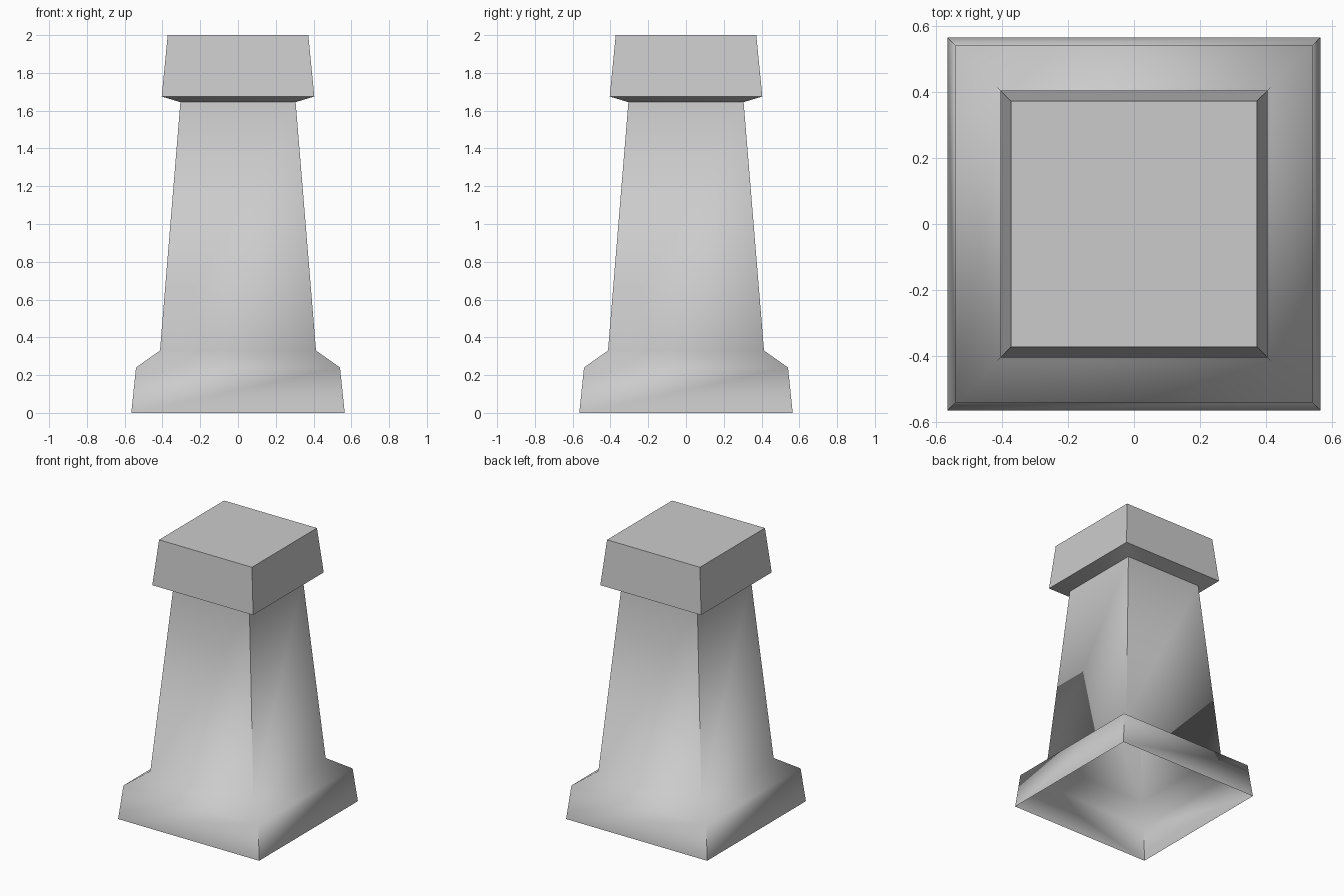
import bpy
import bmesh
import math

cube = bpy.data.objects.get("Cube")
if cube:
    bpy.data.objects.remove(cube, do_unlink=True)

# Single stone colour
stone = bpy.data.materials.new("stone grey")
stone.use_nodes = True
colour = (0.6, 0.6, 0.6, 1.0)
stone.diffuse_color = colour
stone.node_tree.nodes["Principled BSDF"].inputs["Base Color"].default_value = colour

# Half width and height of each square ring, from foot to cap top
profile = [
    (0.565, 0.0),     # open foot
    (0.54, 0.24),     # plinth top
    (0.413, 0.33),    # shaft foot
    (0.305, 1.645),   # shaft top
    (0.404, 1.675),   # cap lip
    (0.372, 2.0),     # cap top
]
corners = [(-1, -1), (1, -1), (1, 1), (-1, 1)]

# Pillar: square rings bridged upwards, closed only at the top
bm = bmesh.new()
rings = [[bm.verts.new((sx * r, sy * r, z)) for sx, sy in corners]
         for r, z in profile]
for low, high in zip(rings, rings[1:]):
    for i in range(4):
        j = (i + 1) % 4
        bm.faces.new((low[i], low[j], high[j], high[i]))
bm.faces.new(rings[-1])

mesh = bpy.data.meshes.new("pillar")
bm.to_mesh(mesh)
bm.free()
mesh.materials.append(stone)
pillar = bpy.data.objects.new("pillar", mesh)
bpy.context.collection.objects.link(pillar)

# Soft plinth shoulder, sharp corners and cap
bpy.ops.object.select_all(action="DESELECT")
pillar.select_set(True)
bpy.context.view_layer.objects.active = pillar
bpy.ops.object.shade_smooth_by_angle(angle=math.radians(60))
